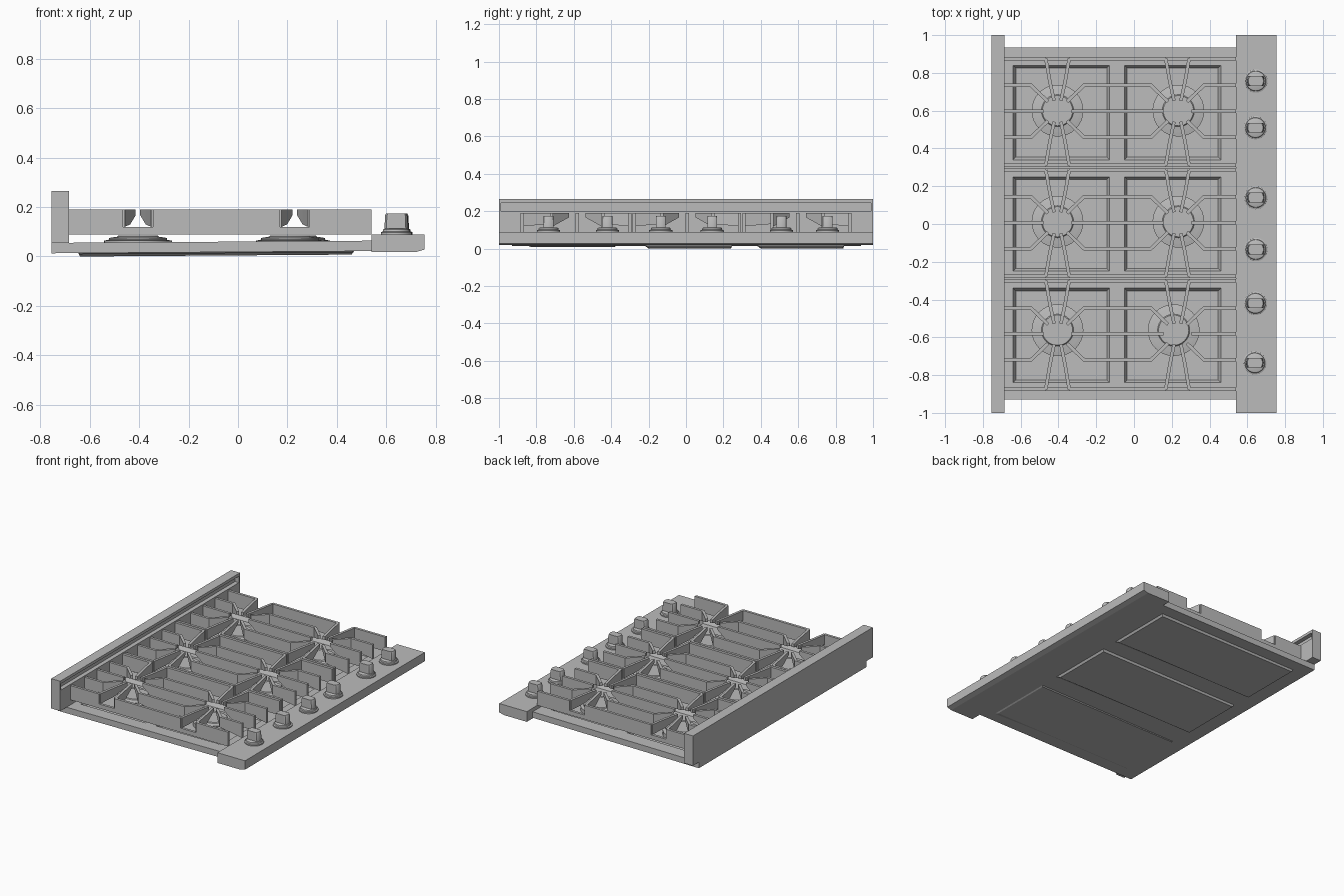
import bpy, bmesh, math
from mathutils import Vector

if "Cube" in bpy.data.objects:
    bpy.data.objects.remove(bpy.data.objects["Cube"])

steel = bpy.data.materials.new("brushed grey")
steel.diffuse_color = (0.5, 0.5, 0.5, 1)
steel.use_nodes = True
steel.node_tree.nodes["Principled BSDF"].inputs["Base Color"].default_value = (0.5, 0.5, 0.5, 1)


def finish(bm, name, smooth=False):
    bmesh.ops.recalc_face_normals(bm, faces=bm.faces)
    me = bpy.data.meshes.new(name)
    bm.to_mesh(me)
    bm.free()
    ob = bpy.data.objects.new(name, me)
    me.materials.append(steel)
    bpy.context.collection.objects.link(ob)
    if smooth:
        bpy.ops.object.select_all(action='DESELECT')
        bpy.context.view_layer.objects.active = ob
        ob.select_set(True)
        bpy.ops.object.shade_smooth_by_angle(angle=math.radians(35))
    return ob


def loft(bm, rings):
    """Skin a list of equal-length point rings and cap both ends."""
    vs = [[bm.verts.new(p) for p in r] for r in rings]
    n = len(vs[0])
    for a, b in zip(vs, vs[1:]):
        for i in range(n):
            bm.faces.new((a[i], a[(i + 1) % n], b[(i + 1) % n], b[i]))
    bm.faces.new(vs[0])
    bm.faces.new(vs[-1])
    return vs


def rect(x0, x1, y0, y1, z):
    return [(x0, y0, z), (x1, y0, z), (x1, y1, z), (x0, y1, z)]


def circle(r, z, cx, cy, n=32, flat=9):
    """Ring of points; flat limits the half width in y."""
    pts = [(r * math.cos(2 * math.pi * i / n), r * math.sin(2 * math.pi * i / n)) for i in range(n)]
    return [(cx + x, cy + max(-flat, min(flat, y)), z) for x, y in pts]


def bar(bm, path, top=0.19, w=0.009):
    """Upright plate along a path of (x, y, bottom height)."""
    pts = [Vector(p[:2]) for p in path]
    rings = []
    for i, p in enumerate(pts):
        d0 = (p - pts[i - 1]).normalized() if i else None
        d1 = (pts[i + 1] - p).normalized() if i + 1 < len(pts) else None
        d0, d1 = d0 or d1, d1 or d0
        t = (d0 + d1).normalized()
        n = Vector((-t.y, t.x)) * w / max(0.5, t.dot(d0))
        a, b, z = p + n, p - n, path[i][2]
        rings.append([(a.x, a.y, z), (b.x, b.y, z), (b.x, b.y, top), (a.x, a.y, top)])
    loft(bm, rings)


# Tray: gently sloped slab with two sunken wells per row
X0, X1 = -0.685, 0.54
xs = [-0.755, -0.64, -0.13, -0.05, 0.46, 0.545]
ys = [-0.93, -0.84, -0.34, -0.25, 0.25, 0.34, 0.84, 0.935]
bm = bmesh.new()
g = [[bm.verts.new((x, y, 0.055)) for y in ys] for x in xs]
wells = []
for i in range(len(xs) - 1):
    for j in range(len(ys) - 1):
        f = bm.faces.new((g[i][j], g[i + 1][j], g[i + 1][j + 1], g[i][j + 1]))
        if i in (1, 3) and j in (1, 3, 5):
            wells.append(f)
low = bmesh.ops.extrude_face_region(bm, geom=bm.faces[:], use_keep_orig=True)["geom"]
for v in low:
    if isinstance(v, bmesh.types.BMVert):
        v.co.z = 0.013
for f in wells:
    bmesh.ops.inset_individual(bm, faces=[f], thickness=0.02)
    for v in f.verts:
        v.co.z -= 0.025
for v in bm.verts:
    v.co.z += 0.009 * (v.co.x + 0.755) / 1.3
finish(bm, "tray")

# Shallow pans beneath the tray
for k, (y0, y1, z) in enumerate([(-0.83, -0.38, 0.009), (-0.20, 0.24, 0.0), (0.40, 0.84, 0.0)]):
    bm = bmesh.new()
    loft(bm, [rect(-0.65, 0.47, y0 - 0.03, y1 + 0.01, 0.022), rect(-0.64, 0.46, y0, y1, z)])
    for v in bm.verts:
        if v.co.z < 0.02:
            v.co.z += 0.007 * (v.co.x + 0.64)
    finish(bm, f"under_pan_{k + 1}")

# Back guard with a long vent slot on its inner face
bm = bmesh.new()
vs = loft(bm, [rect(-0.755, X0, -1, 1, 0.055), rect(-0.755, X0, -1, 1, 0.265)])
bm.normal_update()
f = max(bm.faces, key=lambda q: q.calc_center_median().x)
bmesh.ops.inset_individual(bm, faces=[f], thickness=0.016)
for v in f.verts:
    v.co.z = 0.245 if v.co.z > 0.15 else 0.2
r = bmesh.ops.extrude_discrete_faces(bm, faces=[f])["faces"][0]
for v in r.verts:
    v.co.x -= 0.03
finish(bm, "back_guard")

# Control panel with a chamfered lower edge
bm = bmesh.new()
prof = [(0.54, 0.018), (0.54, 0.09), (0.755, 0.09), (0.755, 0.028), (0.72, 0.018)]
loft(bm, [[(x, y, z) for x, z in prof] for y in (-1, 1)])
finish(bm, "control_panel")

# Knobs: stepped collar and a flat-sided grip
for k, (x, y) in enumerate([(0.645, 0.757), (0.643, 0.51), (0.645, 0.14), (0.645, -0.135),
                            (0.643, -0.42), (0.64, -0.735)]):
    bm = bmesh.new()
    loft(bm, [circle(r, z, x, y) for r, z in
              [(0.062, 0.09), (0.062, 0.098), (0.054, 0.101), (0.052, 0.11), (0.046, 0.113)]])
    loft(bm, [circle(r, z, x, y, flat=0.026) for r, z in
              [(0.047, 0.112), (0.045, 0.165), (0.040, 0.175)]])
    finish(bm, f"knob_{k + 1}", True)

# Burners: wide base, cap and raised crown
rows = [(0.597, 0.31, 0.875, 0.6), (0.007, -0.277, 0.286, 0.012), (-0.582, -0.875, -0.3, -0.562)]
for k, (_, _, _, y) in enumerate(rows):
    for x, side in ((-0.405, "back"), (0.235 if k < 2 else 0.21, "front")):
        bm = bmesh.new()
        loft(bm, [circle(r, z, x, y) for r, z in
                  [(0.137, 0.03), (0.137, 0.064), (0.117, 0.068), (0.117, 0.075),
                   (0.085, 0.08), (0.08, 0.085)]])
        finish(bm, f"burner_{side}_{k + 1}", True)

# Grates: notched side rails, radial fingers and bent cross bars
MID, LO, NOTCH, TIP = -0.085, 0.09, 0.12, 0.167
burners_x = (-0.405, 0.23)
for k, (cy, y0, y1, _) in enumerate(rows):
    bm = bmesh.new()
    for y in (y0, y1):
        stops = [X0] + [c + s * 0.06 for c in burners_x for s in (-1, 1)] + [X1]
        for i in range(5):
            a, b = stops[i], stops[i + 1]
            bar(bm, [(a, y, LO), (b, y, LO)], 0.19 if i % 2 == 0 else NOTCH)
    for cx in burners_x:
        for s in (-1, 1):
            for edge in (y0, y1):
                d = 1 if edge > cy else -1
                tip_y = cy + d * 0.055
                my = edge + (tip_y - edge) * 0.55
                bar(bm, [(cx + s * 0.062, edge, NOTCH), (cx + s * 0.04, my, NOTCH + 0.01),
                         (cx + s * 0.018, tip_y, TIP)])
            # outer end reaches the rim or meets the neighbouring burner midway
            end = (X0 if cx < MID else MID) if s < 0 else (MID if cx < MID else X1)
            bar(bm, [(end, cy, LO), (cx + s * 0.17, cy, LO), (cx + s * 0.075, cy, TIP)])
            for d in (-1, 1):
                bar(bm, [(end, cy + d * 0.137, LO), (cx + s * 0.14, cy + d * 0.137, NOTCH),
                         (cx + s * 0.05, cy + d * 0.05, TIP)])
    finish(bm, f"grate_{k + 1}")
